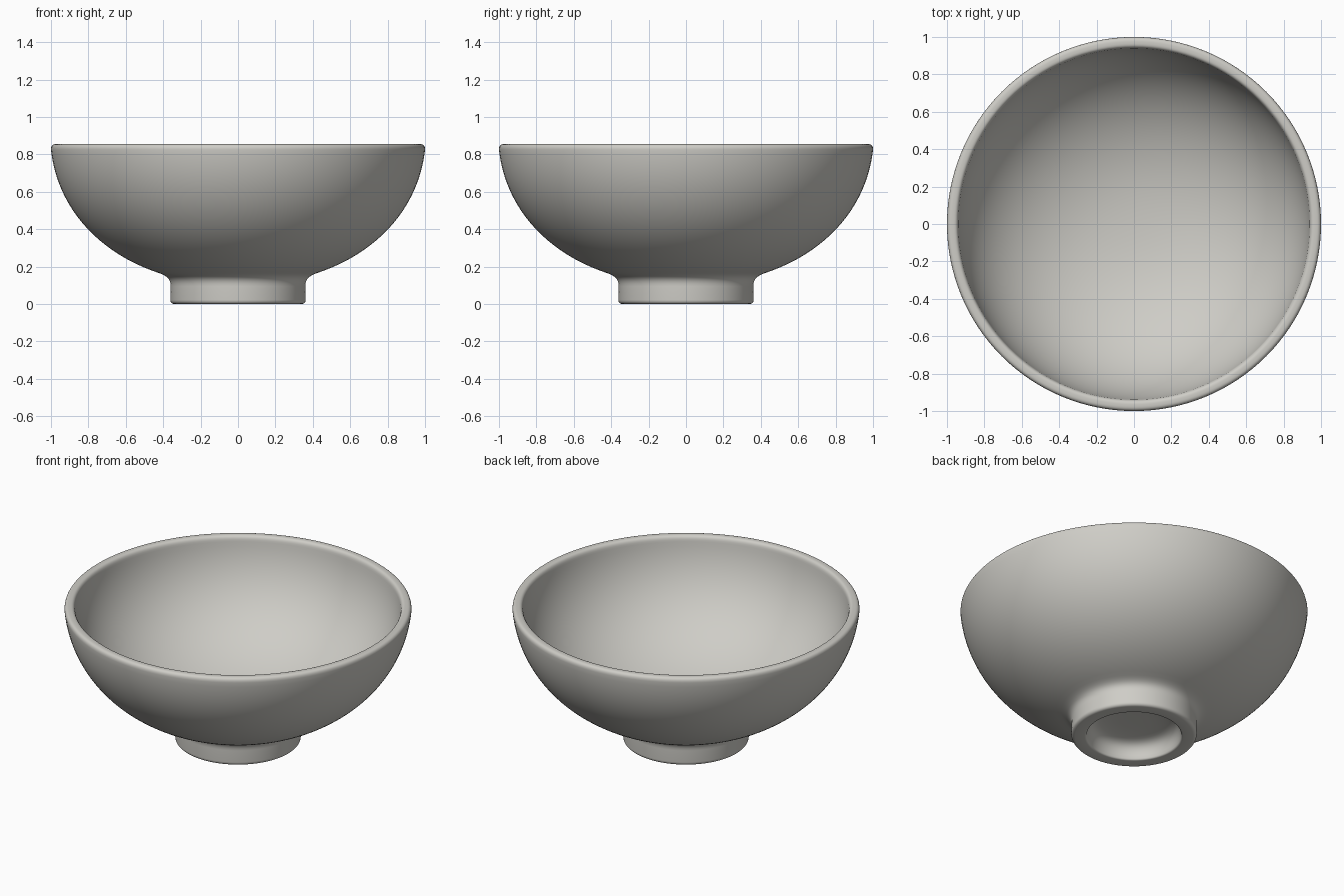
import bpy
import bmesh
import math
from mathutils import Vector
from mathutils.geometry import interpolate_bezier

default_cube = bpy.data.objects.get("Cube")
if default_cube:
    bpy.data.objects.remove(default_cube, do_unlink=True)

# Glaze
glaze = bpy.data.materials.new("warm_grey_glaze")
glaze.use_nodes = True
colour = (0.62, 0.61, 0.57, 1)
glaze.diffuse_color = colour
shader = glaze.node_tree.nodes["Principled BSDF"]
shader.inputs["Base Color"].default_value = colour
shader.inputs["Roughness"].default_value = 0.5


def curve(a, b, c, d, steps):
    """Points of a cubic curve in the radius/height plane."""
    corners = [Vector((r, 0, z)) for r, z in (a, b, c, d)]
    return interpolate_bezier(*corners, steps + 1)


def lathe(name, profile, sides):
    """Spin a profile around the vertical axis into a closed, smooth solid."""
    bm = bmesh.new()
    verts = [bm.verts.new(p) for p in profile]
    edges = [bm.edges.new(pair) for pair in zip(verts, verts[1:])]
    bmesh.ops.spin(bm, geom=verts + edges, cent=(0, 0, 0), axis=(0, 0, 1),
                   angle=math.tau, steps=sides, use_merge=False)
    bmesh.ops.remove_doubles(bm, verts=bm.verts, dist=0.0001)
    bmesh.ops.recalc_face_normals(bm, faces=bm.faces)
    mesh = bpy.data.meshes.new(name)
    bm.to_mesh(mesh)
    bm.free()
    mesh.materials.append(glaze)
    mesh.shade_smooth()
    obj = bpy.data.objects.new(name, mesh)
    bpy.context.collection.objects.link(obj)
    return obj


# Hollow under the foot, from the axis out to the foot ring
profile = curve((0, 0.11), (0.1, 0.11), (0.14, 0.11), (0.2, 0.1), 6)
profile += curve((0.2, 0.1), (0.25, 0.09), (0.262, 0.06), (0.272, 0.01), 8)
profile += curve((0.272, 0.01), (0.274, 0.003), (0.278, 0), (0.285, 0), 3)
# Foot ring: flat base, rounded edge, straight side
profile += curve((0.34, 0), (0.353, 0), (0.362, 0.009), (0.362, 0.022), 5)
profile += curve((0.36, 0.095), (0.36, 0.135), (0.38, 0.15), (0.42, 0.165), 8)
# Outer wall
profile += curve((0.42, 0.165), (0.74, 0.27), (0.965, 0.51), (1, 0.825), 32)
# Rounded rim
profile += curve((1, 0.825), (1.001, 0.845), (0.992, 0.855), (0.975, 0.855), 6)
profile += curve((0.965, 0.855), (0.948, 0.855), (0.94, 0.845), (0.938, 0.82), 6)
# Inner wall and floor
profile += curve((0.938, 0.82), (0.905, 0.53), (0.7, 0.32), (0.4, 0.225), 30)
profile += curve((0.4, 0.225), (0.27, 0.184), (0.14, 0.17), (0, 0.17), 10)

lathe("bowl", profile, 128)
